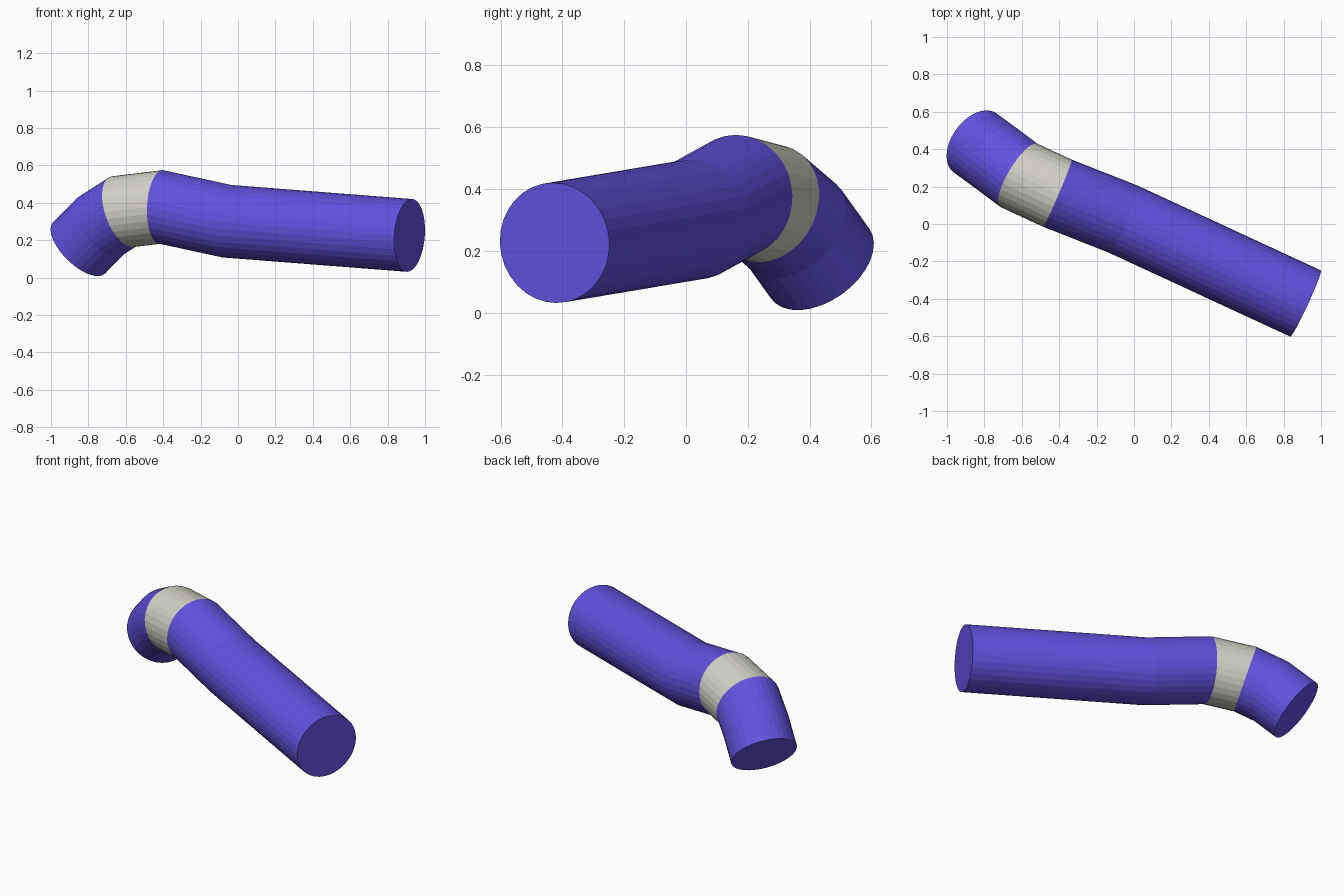
import bpy, bmesh, math
from mathutils import Vector

if "Cube" in bpy.data.objects:
    bpy.data.objects.remove(bpy.data.objects["Cube"])

SIDES = 32
RADIUS = 0.195
# centre line of the bent pipe
path = [Vector(p) for p in [
    (0.917, -0.425, 0.226), (-0.06, 0.027, 0.302), (-0.41, 0.165, 0.378),
    (-0.615, 0.26, 0.353), (-0.735, 0.35, 0.276), (-0.85, 0.434, 0.159)]]


def material(name, color):
    m = bpy.data.materials.new(name)
    m.diffuse_color = (*color, 1)
    m.use_nodes = True
    m.node_tree.nodes["Principled BSDF"].inputs["Base Color"].default_value = m.diffuse_color
    return m


violet = material("violet", (0.125, 0.083, 0.74))
cream = material("cream", (0.66, 0.65, 0.57))

# mitred rings: slide each circle along its segment onto the bisecting plane
dirs = [(b - a).normalized() for a, b in zip(path, path[1:])]
side = dirs[0].cross(Vector((0, 0, 1))).normalized()
up = side.cross(dirs[0])
angles = [2 * math.pi * i / SIDES for i in range(SIDES)]
rings = [[path[0] + RADIUS * (side * math.cos(a) + up * math.sin(a)) for a in angles]]
for i, d in enumerate(dirs):
    nxt = dirs[min(i + 1, len(dirs) - 1)]
    n = (d + nxt).normalized()
    rings.append([p + d * ((path[i + 1] - p).dot(n) / d.dot(n)) for p in rings[-1]])


def tube(name, first, last, mat, cap_start=False, cap_end=False):
    bm = bmesh.new()
    vs = [[bm.verts.new(p) for p in r] for r in rings[first:last + 1]]
    for a, b in zip(vs, vs[1:]):
        for j in range(SIDES):
            k = (j + 1) % SIDES
            bm.faces.new((a[j], a[k], b[k], b[j]))
    if cap_start:
        bm.faces.new(vs[0][::-1])
    if cap_end:
        bm.faces.new(vs[-1])
    bm.normal_update()
    # make the walls face away from the centre line
    f = bm.faces[:][0]
    if f.normal.dot(f.calc_center_median() - (path[first] + path[first + 1]) / 2) < 0:
        bmesh.ops.reverse_faces(bm, faces=bm.faces[:])
    mesh = bpy.data.meshes.new(name)
    bm.to_mesh(mesh)
    bm.free()
    mesh.materials.append(mat)
    bpy.context.collection.objects.link(bpy.data.objects.new(name, mesh))


tube("long_pipe", 0, 2, violet, cap_start=True)
tube("band", 2, 3, cream)
tube("short_elbow", 3, 5, violet, cap_end=True)
